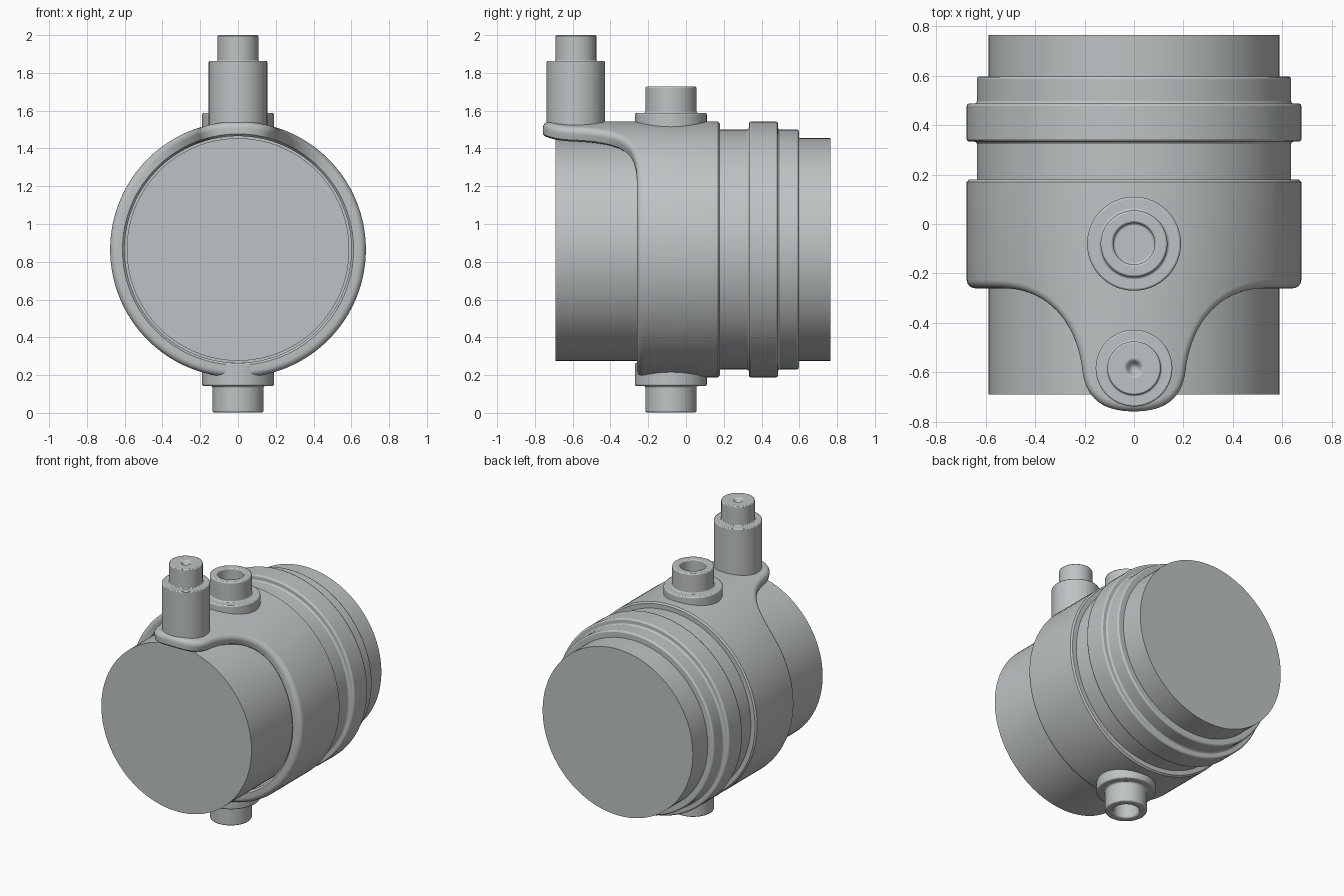
import bpy, bmesh, math
from mathutils import Matrix, Vector

cube = bpy.data.objects.get("Cube")
if cube:
    bpy.data.objects.remove(cube, do_unlink=True)

AXIS_Z = 0.865      # height of the barrel axis
OUTER = 0.677       # sleeve outer radius
INNER = 0.6         # sleeve inner radius
LIP = 0.035         # rounding of the sleeve's front lip

grey = bpy.data.materials.new("light_grey")
grey.use_nodes = True
colour = (0.52, 0.545, 0.555, 1)
grey.diffuse_color = colour
grey.node_tree.nodes["Principled BSDF"].inputs["Base Color"].default_value = colour


def loft(name, rings, matrix=None, bevel=0.0, wrap=False):
    """Skin closed rings of points; wrap joins the last ring to the first."""
    bm = bmesh.new()
    rows = [[bm.verts.new(p) for p in ring] for ring in rings]
    pairs = list(zip(rows, rows[1:]))
    if wrap:
        pairs.append((rows[-1], rows[0]))
    for a, b in pairs:
        n = len(a)
        for i in range(n):
            j = (i + 1) % n
            bm.faces.new((a[i], a[j], b[j], b[i]))
    bmesh.ops.remove_doubles(bm, verts=bm.verts, dist=1e-5)
    bmesh.ops.recalc_face_normals(bm, faces=bm.faces)
    mesh = bpy.data.meshes.new(name)
    bm.to_mesh(mesh)
    bm.free()
    obj = bpy.data.objects.new(name, mesh)
    bpy.context.collection.objects.link(obj)
    mesh.materials.append(grey)
    if matrix:
        obj.matrix_world = matrix
    bpy.ops.object.select_all(action='DESELECT')
    obj.select_set(True)
    bpy.context.view_layer.objects.active = obj
    bpy.ops.object.shade_smooth_by_angle(angle=math.radians(35))
    if bevel:
        mod = obj.modifiers.new("edge_rounding", 'BEVEL')
        mod.width = bevel
        mod.segments = 2
        mod.limit_method = 'ANGLE'
        mod.angle_limit = math.radians(40)
    return obj


def lathe(name, profile, matrix, bevel=0.0, sides=64):
    """Turn a (radius, height) profile around the local z axis."""
    angles = [2 * math.pi * i / sides for i in range(sides)]
    rings = [[(r * math.cos(a), r * math.sin(a), h) for a in angles]
             for r, h in profile]
    return loft(name, rings, matrix, bevel)


def bezier(p, steps):
    a, b, c, d = (Vector(q) for q in p)
    for i in range(steps):
        t = i / steps
        u = 1 - t
        yield a * u**3 + b * (3 * u * u * t) + c * (3 * u * t * t) + d * t**3


# Barrel core and its stepped rear collars, turned around the y axis
along_y = Matrix.Translation((0, 0, AXIS_Z)) @ Matrix.Rotation(-math.pi / 2, 4, 'X')
lathe("barrel_core", [(0, -0.69), (0.589, -0.69), (0.589, 0.765), (0, 0.765)],
      along_y, sides=128)
lathe("rear_collars",
      [(0.57, 0.16), (0.635, 0.16), (0.635, 0.333), (OUTER, 0.333), (OUTER, 0.487),
       (0.635, 0.487), (0.635, 0.597), (0.57, 0.597)],
      along_y, bevel=0.01, sides=128)

# Sleeve front outline as (angle from top, y): rounded tongue, then a straight rim
flat = list(bezier([(0, -0.758), (0.13, -0.758), (0.2, -0.71), (0.217, -0.6)], 14))
flat += list(bezier([(0.217, -0.6), (0.24, -0.4), (0.36, -0.26), (0.56, -0.26)], 18))
half = [(math.asin(p.x / OUTER), p.y) for p in flat]
start = math.asin(0.56 / OUTER)
half += [(start + (math.pi - start) * i / 44, -0.26) for i in range(45)]

# Inward direction along the surface at each outline point
padded = ([(-half[1][0], half[1][1])] + half
          + [(2 * math.pi - half[-2][0], half[-2][1])])
stations = []
for before, here, after in zip(padded, padded[1:], padded[2:]):
    t = Vector(((after[0] - before[0]) * OUTER, after[1] - before[1])).normalized()
    stations.append((here[0], here[1], -t.y / OUTER, t.x))
stations += [(-a, y, -na, ny) for a, y, na, ny in reversed(stations[1:-1])]


def sleeve_section(a, y, na, ny):
    """Cross-section of the sleeve wall with a rounded front lip."""
    path = [(0.012, INNER), (0.0, INNER + 0.012)]
    for i in range(7):
        q = math.pi / 2 * i / 6
        path.append((LIP * (1 - math.cos(q)), OUTER - LIP * (1 - math.sin(q))))
    pts = [(a + na * d, y + ny * d, r) for d, r in path]
    end = pts[-1][0]
    pts += [(end, 0.17, OUTER), (end, 0.18, OUTER - 0.01), (pts[0][0], 0.18, INNER)]
    return [(r * math.sin(t), v, AXIS_Z + r * math.cos(t)) for t, v, r in pts]


loft("sleeve_with_tongue", [sleeve_section(*s) for s in stations], wrap=True)

# Flanged hollow ports above and below, measured outward from the barrel axis
port = [(0, 0.6), (0.19, 0.6), (0.19, 0.723), (0.135, 0.723), (0.135, 0.863),
        (0.084, 0.863), (0.084, 0.7), (0, 0.7)]
for name, turn in (("top_port", 0), ("bottom_port", math.pi)):
    lathe(name, port, Matrix.Translation((0, -0.08, AXIS_Z))
          @ Matrix.Rotation(turn, 4, 'X'), bevel=0.008)

# Stepped post on the tongue, with a small conical hole in its tip
lathe("post", [(0, 1.475), (0.155, 1.475), (0.155, 1.863), (0.108, 1.863),
               (0.108, 2.0), (0.034, 2.0), (0.012, 1.97), (0, 1.97)],
      Matrix.Translation((0, -0.583, 0)), bevel=0.006)
